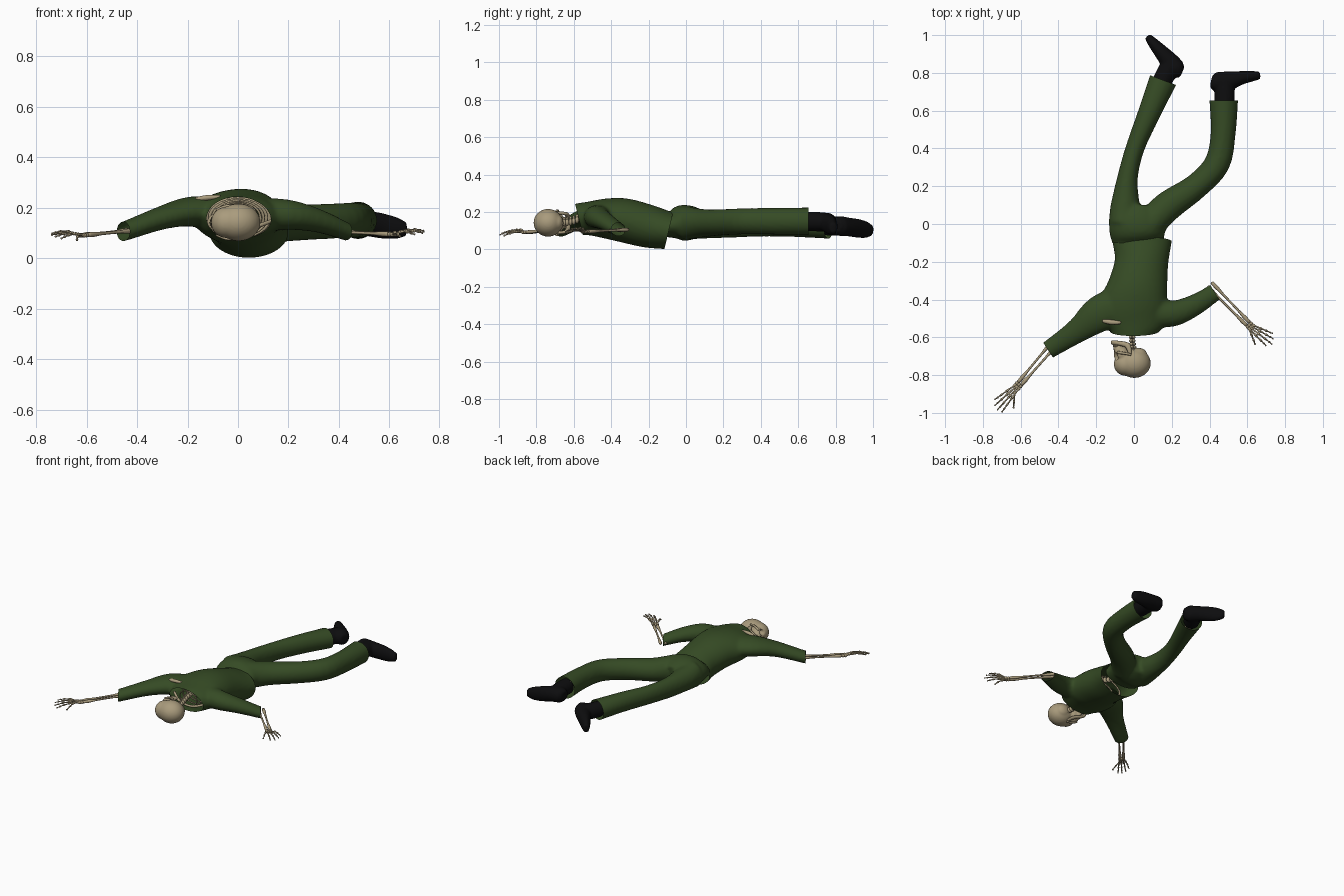
import bpy, bmesh, math
from mathutils import Vector, Matrix


def material(name, rgb):
    m = bpy.data.materials.new(name)
    m.diffuse_color = (*rgb, 1)
    return m


GREEN = material("green cloth", (0.036, 0.070, 0.018))
BONE = material("old bone", (0.40, 0.33, 0.205))
BLACK = material("black leather", (0.004, 0.004, 0.0045))


def spline(pts, steps):
    """Catmull-Rom through rows of numbers."""
    out = []
    for i in range(len(pts) - 1):
        p = [pts[max(i - 1, 0)], pts[i], pts[i + 1], pts[min(i + 2, len(pts) - 1)]]
        for s in range(steps):
            t = s / steps
            out.append([0.5 * (2 * b + (c - a) * t + (2 * a - 5 * b + 4 * c - d) * t * t
                               + (3 * b - a - 3 * c + d) * t ** 3) for a, b, c, d in zip(*p)])
    return out + [list(pts[-1])]


def loft(bm, sections, n=24, steps=4):
    """Closed tube; each section is x, y, z, half width, half height."""
    rows = spline(sections, steps)
    cen = [Vector(r[:3]) for r in rows]
    rings = []
    for i, r in enumerate(rows):
        d = (cen[min(i + 1, len(cen) - 1)] - cen[max(i - 1, 0)]).normalized()
        side = d.cross(Vector((0, 0, 1))).normalized()
        up = side.cross(d)
        rings.append([bm.verts.new(cen[i] + side * r[3] * math.cos(a) + up * r[4] * math.sin(a))
                      for a in (2 * math.pi * k / n for k in range(n))])
    for a, b in zip(rings, rings[1:]):
        for k in range(n):
            bm.faces.new((a[k], a[(k + 1) % n], b[(k + 1) % n], b[k]))
    bm.faces.new(rings[0])
    bm.faces.new(rings[-1])


def ball(bm, c, r, seg=16):
    bmesh.ops.create_uvsphere(bm, u_segments=seg, v_segments=seg // 2 + 2, radius=1,
                              matrix=Matrix.Translation(c) @ Matrix.Diagonal((*r, 1)))


def finish(name, bm, mat, voxel=None, smooth=5, cuts=(), dents=()):
    """Make the object; optionally fuse its parts, cut open ends, press dents."""
    bmesh.ops.recalc_face_normals(bm, faces=bm.faces)
    me = bpy.data.meshes.new(name)
    bm.to_mesh(me)
    bm.free()
    ob = bpy.data.objects.new(name, me)
    bpy.context.collection.objects.link(ob)
    if voxel:
        rm = ob.modifiers.new("fuse", 'REMESH')
        rm.mode, rm.voxel_size = 'VOXEL', voxel
        sm = ob.modifiers.new("soften", 'SMOOTH')
        sm.factor, sm.iterations = 0.5, smooth
        dg = bpy.context.evaluated_depsgraph_get()
        me = bpy.data.meshes.new_from_object(ob.evaluated_get(dg))
        ob.modifiers.clear()
        ob.data = me
        bm = bmesh.new()
        bm.from_mesh(me)
        for p, nrm, rad in cuts:
            p, nrm = Vector(p), Vector(nrm).normalized()
            near = [f for f in bm.faces if (f.calc_center_median() - p).length < rad]
            geom = set(near) | {e for f in near for e in f.edges} | {v for f in near for v in f.verts}
            bmesh.ops.bisect_plane(bm, geom=list(geom), plane_co=p, plane_no=nrm)
            off = [f for f in bm.faces if (f.calc_center_median() - p).length < rad
                   and (f.calc_center_median() - p).dot(nrm) > 1e-5]
            bmesh.ops.delete(bm, geom=off, context='FACES')
        for c, rad, depth in dents:
            for v in bm.verts:
                q = (v.co - Vector(c)).length / rad
                if q < 1:
                    v.co.x += depth * (1 - q ** 4)
        bm.to_mesh(me)
        bm.free()
    me.materials.clear()
    me.materials.append(mat)
    for p in me.polygons:
        p.use_smooth = True
        p.material_index = 0
    return ob


# jacket: body and both sleeves fused, then opened at hem, collar and cuffs
bm = bmesh.new()
loft(bm, [(.045, .03, .10, .155, .10), (.043, -.08, .10, .158, .10), (.04, -.2, .123, .142, .115),
          (.02, -.33, .155, .158, .118), (0, -.43, .165, .18, .107), (0, -.52, .165, .165, .09),
          (-.005, -.58, .16, .12, .085), (-.01, -.65, .155, .105, .075)], 32)
loft(bm, [(-.05, -.42, .17, .10, .07), (-.18, -.475, .185, .098, .06), (-.30, -.565, .16, .066, .046),
          (-.45, -.665, .107, .049, .038), (-.50, -.70, .095, .049, .038)])
loft(bm, [(.07, -.46, .17, .08, .07), (.2, -.475, .172, .07, .06), (.32, -.43, .147, .057, .046),
          (.43, -.36, .105, .047, .035), (.48, -.325, .09, .047, .035)])
finish("jacket", bm, GREEN, .011, 5, [
    ((.04, -.092, .1), (0, .19, -.045), .3), ((-.01, -.572, .16), (0, -1, -.25), .15),
    ((-.455, -.667, .105), (-.83, -.55, 0), .12), ((.427, -.36, .105), (.84, .54, 0), .12)])

# trousers: seat and both legs fused, then opened at waist and ankles
bm = bmesh.new()
loft(bm, [(.02, -.17, .125, .125, .055), (.02, -.09, .128, .138, .065), (.018, -.03, .14, .15, .095),
          (.025, .04, .142, .15, .088), (.03, .10, .14, .09, .06)], 32)
loft(bm, [(-.055, 0, .14, .078, .09), (-.047, .09, .135, .078, .078), (-.035, .24, .13, .055, .068),
          (.005, .4, .13, .05, .062), (.078, .58, .13, .06, .064), (.153, .76, .123, .074, .066),
          (.18, .82, .12, .075, .066)])
loft(bm, [(.085, 0, .14, .08, .09), (.18, .095, .14, .08, .075), (.33, .2, .145, .068, .07),
          (.44, .32, .15, .068, .07), (.472, .48, .15, .066, .071), (.475, .65, .15, .076, .074),
          (.475, .72, .15, .076, .074)])
finish("trousers", bm, GREEN, .011, 5, [
    ((.02, -.10, .13), (0, -1, 0), .25), ((.153, .762, .125), (.35, .94, 0), .12),
    ((.475, .655, .15), (0, 1, 0), .12)])

# shoes: ankle shaft fused with the foot
bm = bmesh.new()
loft(bm, [(.478, .62, .15, .052, .052), (.48, .70, .148, .054, .052), (.472, .76, .145, .054, .05)])
loft(bm, [(.408, .755, .147, .03, .03), (.435, .752, .147, .051, .049), (.50, .758, .14, .05, .05),
          (.57, .774, .128, .036, .05), (.63, .783, .118, .027, .042), (.668, .787, .115, .02, .027)])
finish("right_shoe", bm, BLACK, .008, 3)
bm = bmesh.new()
loft(bm, [(.14, .74, .127, .05, .052), (.172, .80, .125, .053, .052), (.195, .84, .125, .05, .05)])
loft(bm, [(.256, .805, .125, .03, .03), (.228, .82, .125, .048, .052), (.185, .865, .12, .048, .05),
          (.14, .915, .113, .038, .05), (.10, .96, .105, .028, .045), (.072, .994, .10, .018, .028)])
finish("left_shoe", bm, BLACK, .008, 3)

# skull, lying on its side with the face toward -x
SZ = .142
bm = bmesh.new()
ball(bm, (.002, -.737, SZ), (.087, .078, .074), 32)
ball(bm, (-.045, -.742, SZ), (.062, .062, .062), 32)
ball(bm, (-.064, -.69, SZ), (.044, .043, .056), 24)
ball(bm, (-.084, -.662, SZ), (.026, .026, .034), 24)
ball(bm, (.02, -.69, SZ), (.05, .035, .045), 24)
finish("skull", bm, BONE, .006, 4, dents=[
    ((-.10, -.70, SZ + .027), .021, .028), ((-.10, -.70, SZ - .027), .021, .028),
    ((-.108, -.673, SZ), .012, .018)])
bm = bmesh.new()
for s in (-1, 1):
    loft(bm, [(-.02, -.69, SZ + s * .054, .008, .008), (-.03, -.65, SZ + s * .05, .015, .009),
              (-.045, -.638, SZ + s * .045, .014, .01), (-.085, -.63, SZ + s * .03, .012, .01),
              (-.108, -.628, SZ + s * .013, .012, .01), (-.113, -.628, SZ - s * .006, .012, .01)], 10)
    loft(bm, [(-.015, -.692, SZ + s * .066, .006, .006), (-.05, -.685, SZ + s * .064, .007, .006),
              (-.085, -.68, SZ + s * .047, .008, .008)], 8)
finish("jaw_and_cheekbones", bm, BONE)
bm = bmesh.new()
for row in (-.639, -.646):
    for k in range(-4, 5):
        a = k * .28
        ball(bm, (-.078 - .031 * math.cos(a), row, SZ + .031 * math.sin(a)), (.004, .006, .004), 6)
finish("teeth", bm, BONE)

# spine, ribs, collar bones and pelvis
bm = bmesh.new()
path = spline([(.0, -.675, .14), (-.01, -.60, .15), (0, -.5, .19), (.02, -.33, .2),
               (.035, -.15, .14), (.02, -.02, .15)], 5)
for x, y, z in path:
    ball(bm, (x, y, z), (.019, .0105, .019), 10)
    ball(bm, (x, y, z + .018), (.006, .008, .014), 6)
finish("spine", bm, BONE)
for i in range(6):
    bpy.ops.mesh.primitive_torus_add(major_segments=32, minor_segments=6, major_radius=1, minor_radius=.06,
                                     location=(0, -.545 + .05 * i, .16), rotation=(math.pi / 2 + .2, 0, 0))
    ob = bpy.context.object
    ob.name = "rib_%d" % (i + 1)
    ob.scale = (.065 + .012 * i, .055 + .005 * i, .08)
    ob.data.materials.append(BONE)
    bpy.ops.object.shade_smooth()
bm = bmesh.new()
loft(bm, [(-.165, -.512, .232, .010, .010), (-.12, -.52, .240, .013, .011), (-.07, -.522, .242, .008, .008)], 10)
loft(bm, [(-.14, -.50, .15, .008, .008), (-.07, -.545, .125, .008, .008), (.0, -.545, .11, .008, .008),
          (.07, -.545, .125, .008, .008), (.14, -.49, .15, .008, .008)], 8)
finish("shoulder_bones", bm, BONE)
bm = bmesh.new()
for s in (-1, 1):
    ball(bm, (.02 + s * .075, -.07, .125), (.045, .05, .04), 16)
ball(bm, (.02, -.06, .135), (.06, .045, .03), 16)
finish("pelvis", bm, BONE)


# forearms and hands
def bone(bm, a, b, r):
    a, b = Vector(a), Vector(b)
    loft(bm, [(*a.lerp(b, t), r * k, r * k) for t, k in ((0, 1), (.12, 1.25), (.3, .75), (.7, .75), (.88, 1.25), (1, 1))], 8, 2)


def arm(name, elbow, wrist, tips, thumb):
    e, w = Vector(elbow), Vector(wrist)
    side = (w - e).cross(Vector((0, 0, 1))).normalized()
    bm = bmesh.new()
    for s in (-1, 1):
        bone(bm, e + side * s * .016, w + side * s * .011, .0085)
    finish(name + "_forearm", bm, BONE)
    bm = bmesh.new()
    fwd = (w - e).normalized()
    for i in range(6):
        ball(bm, w + fwd * (.008 + .014 * (i // 3)) + side * (i % 3 - 1) * .013, (.010, .010, .009), 8)
    for i, t in enumerate(tips + [thumb]):
        t = Vector(t)
        root = w + fwd * .02 + side * ((i - 1.5) * .009 if i < 4 else .014)
        stops = (0, .42, .70, .87, 1) if i < 4 else (0, .4, .75, 1)
        arch = [root.lerp(t, q) + Vector((0, 0, .012 * math.sin(math.pi * q))) for q in stops]
        for k in range(len(arch) - 1):
            bone(bm, arch[k], arch[k + 1], .0058 - .0007 * k)
    finish(name + "_hand", bm, BONE)


arm("left", (-.42, -.63, .11), (-.605, -.845, .092),
    [(-.70, -.996, .078), (-.724, -.985, .085), (-.738, -.962, .092), (-.738, -.93, .098)], (-.638, -.975, .072))
arm("right", (.40, -.32, .105), (.605, -.53, .095),
    [(.735, -.58, .108), (.738, -.608, .106), (.732, -.637, .10), (.70, -.645, .094)], (.642, -.638, .086))

# shin bones between trouser cuffs and shoes
bm = bmesh.new()
for a, b in (((.06, .56, .13), (.16, .78, .127)), ((.475, .46, .15), (.478, .70, .15))):
    for s in (-.016, .016):
        bone(bm, Vector(a) + Vector((s, 0, 0)), Vector(b) + Vector((s, 0, 0)), .012)
finish("shin_bones", bm, BONE)
